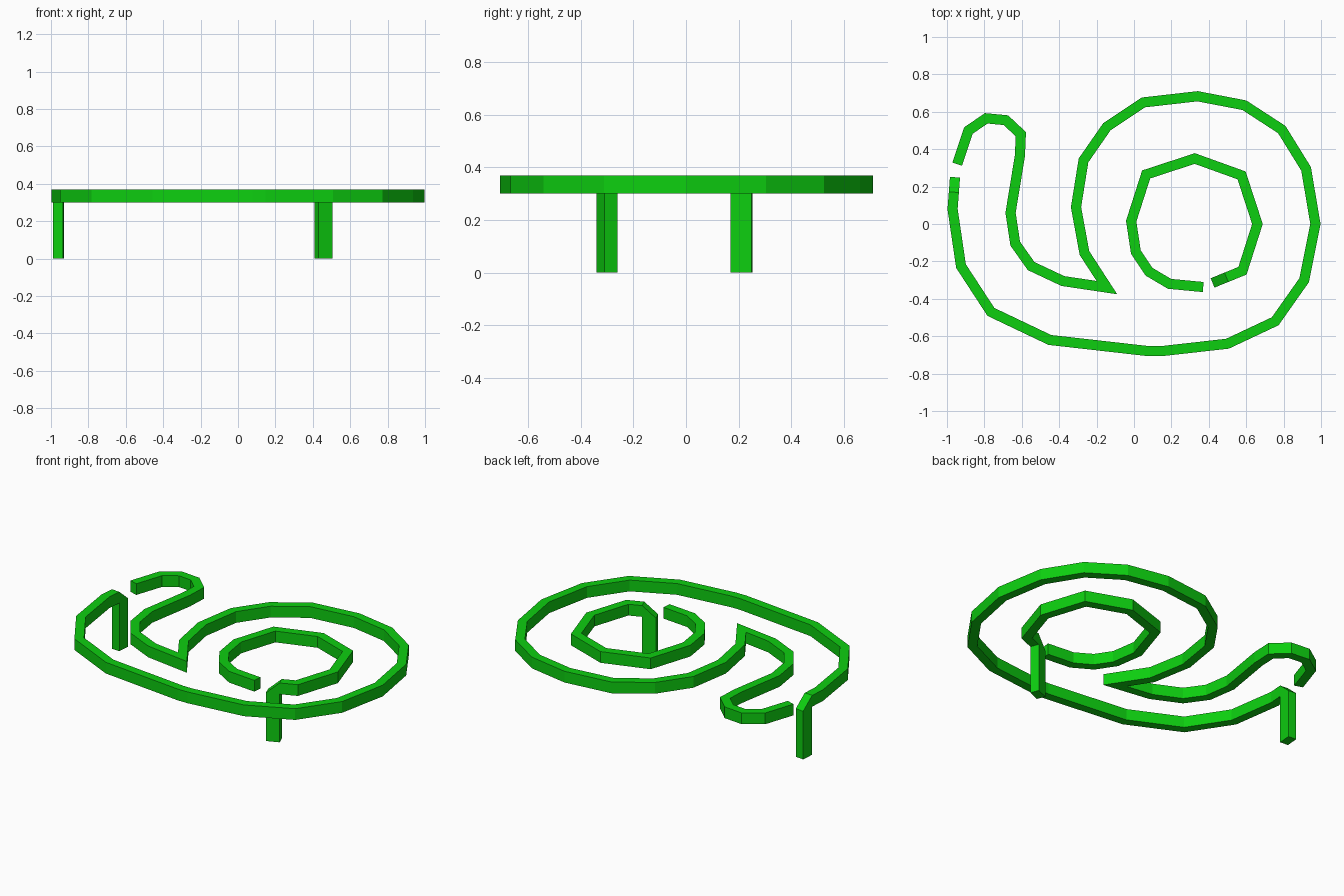
import bpy
import bmesh
from mathutils import Vector

cube = bpy.data.objects.get("Cube")
if cube:
    bpy.data.objects.remove(cube, do_unlink=True)

HALF = 0.027                 # half the bar width
BOTTOM, TOP = 0.3, 0.37      # height range of the bar
LEG_DEPTH = 0.08

green = bpy.data.materials.new("bright green")
green.use_nodes = True
color = (0.004, 0.62, 0.005, 1)
green.diffuse_color = color
green.node_tree.nodes["Principled BSDF"].inputs["Base Color"].default_value = color


def side_offsets(path):
    """Mitred sideways offset at every point of the path."""
    offsets = []
    for i, point in enumerate(path):
        before = point - path[i - 1] if i else path[1] - point
        after = path[i + 1] - point if i + 1 < len(path) else before
        n1 = Vector((-before.y, before.x)).normalized()
        n2 = Vector((-after.y, after.x)).normalized()
        miter = (n1 + n2).normalized()
        offsets.append(miter * HALF / miter.dot(n1))
    return offsets


def sweep(name, path, heights):
    """Sweep a rectangle along the path; heights holds (low, high) per point."""
    bm = bmesh.new()
    rings = []
    for point, side, (low, high) in zip(path, side_offsets(path), heights):
        left, right = point + side, point - side
        corners = [(left, low), (right, low), (right, high), (left, high)]
        rings.append([bm.verts.new((p.x, p.y, z)) for p, z in corners])
    for a, b in zip(rings, rings[1:]):
        for k in range(4):
            m = (k + 1) % 4
            bm.faces.new((a[k], a[m], b[m], b[k]))
    bm.faces.new(rings[0])
    bm.faces.new(rings[-1])
    bmesh.ops.recalc_face_normals(bm, faces=bm.faces)
    mesh = bpy.data.meshes.new(name)
    bm.to_mesh(mesh)
    bm.free()
    mesh.materials.append(green)
    obj = bpy.data.objects.new(name, mesh)
    bpy.context.collection.objects.link(obj)


def bent_bar(name, points):
    """Horizontal bar whose last end turns down into a leg with a sloped top."""
    path = [Vector(p) for p in points]
    end = path[-1]
    bend = end - (end - path[-2]).normalized() * LEG_DEPTH
    path[-1] = bend
    sweep(name + "_bar", path, [(BOTTOM, TOP)] * len(path))
    sweep(name + "_leg", [bend, end], [(0, TOP), (0, BOTTOM)])


# Outer bar: hook, inward point, then the large loop back to the side leg
bent_bar("outer_loop", [
    (-.945, .32), (-.885, .5), (-.79, .565), (-.685, .555), (-.605, .48),
    (-.61, .365), (-.66, .06), (-.635, -.105), (-.55, -.225), (-.38, -.305),
    (-.145, -.34), (-.265, -.155), (-.31, .09), (-.27, .34), (-.145, .52),
    (.05, .65), (.34, .683), (.59, .635), (.79, .505), (.92, .295),
    (.97, 0), (.91, -.3), (.755, -.52), (.5, -.64), (.145, -.68),
    (.08, -.68), (-.45, -.62), (-.765, -.47), (-.925, -.225), (-.97, .08),
    (-.957, .25)])

# Inner bar: small open ring ending in the middle leg
bent_bar("inner_ring", [
    (.37, -.337), (.19, -.32), (.08, -.255), (.01, -.15), (-.015, .015),
    (.065, .265), (.325, .35), (.575, .26), (.66, 0), (.58, -.25),
    (.42, -.315)])
